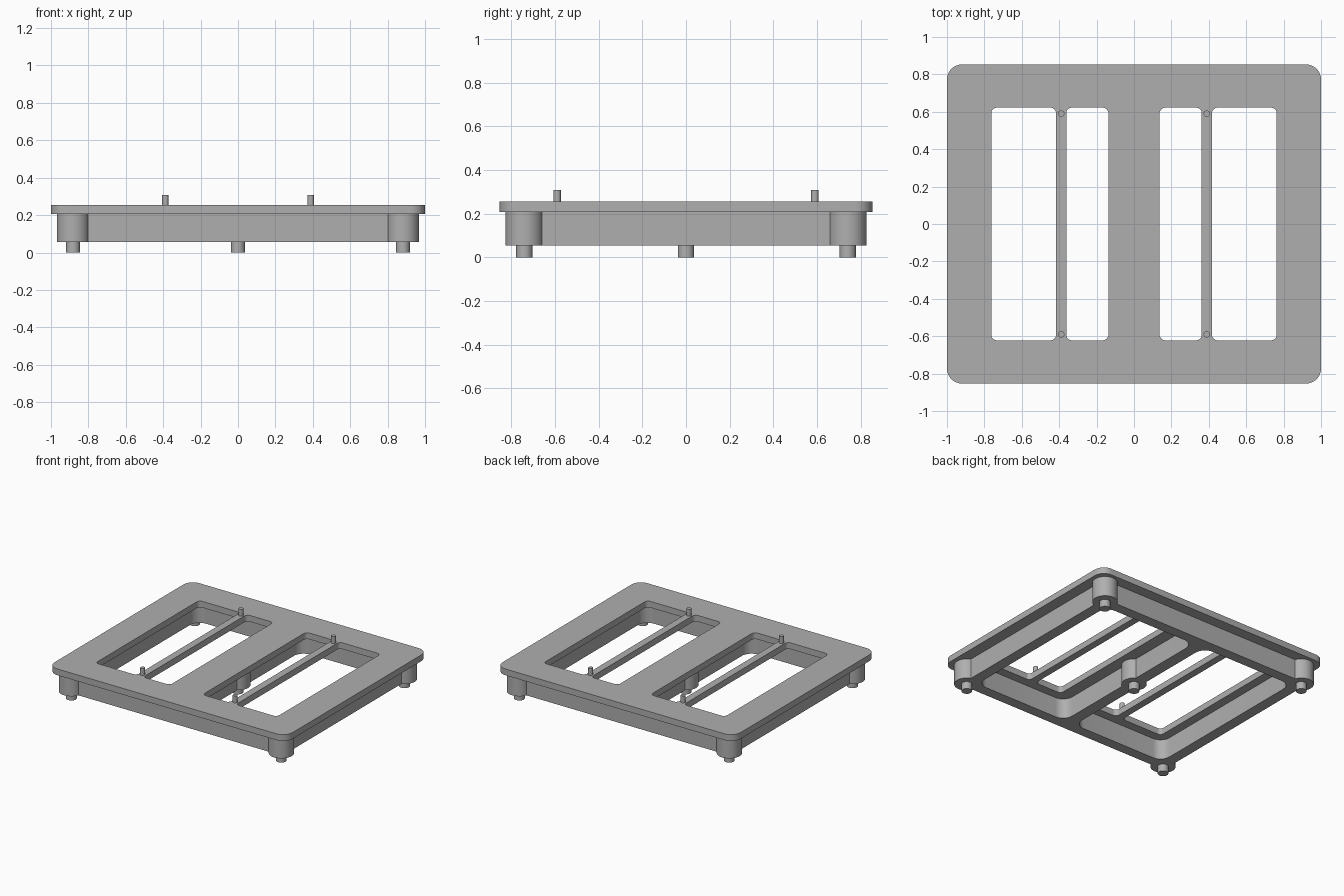
import bpy, math

cube = bpy.data.objects.get("Cube")
if cube:
    bpy.data.objects.remove(cube, do_unlink=True)

# One plain grey for everything
grey = bpy.data.materials.new("plain_grey")
grey.use_nodes = True
colour = (0.43, 0.43, 0.43, 1)
grey.diffuse_color = colour
grey.node_tree.nodes["Principled BSDF"].inputs["Base Color"].default_value = colour

# Heights shared by the parts
FOOT_TOP, PLATE_BOTTOM, PLATE_TOP, PIN_TOP = 0.055, 0.207, 0.255, 0.307
POST_X, POST_Y = 0.882, 0.74


def finish(obj, name):
    obj.name = obj.data.name = name
    obj.data.materials.clear()
    obj.data.materials.append(grey)
    bpy.ops.object.select_all(action="DESELECT")
    obj.select_set(True)
    bpy.context.view_layer.objects.active = obj
    bpy.ops.object.shade_smooth_by_angle(angle=math.radians(35))


def rounded_rect(x0, x1, y0, y1, r, steps=8):
    """Outline of a rectangle with rounded corners."""
    corners = [(x1 - r, y1 - r), (x0 + r, y1 - r), (x0 + r, y0 + r), (x1 - r, y0 + r)]
    points = []
    for quarter, (cx, cy) in enumerate(corners):
        for i in range(steps + 1):
            a = (quarter + i / steps) * math.pi / 2
            points.append((cx + r * math.cos(a), cy + r * math.sin(a)))
    return points


def slab(name, outlines, z0, z1):
    """Extrude an outer outline, with any further outlines as holes."""
    curve = bpy.data.curves.new(name, "CURVE")
    curve.dimensions = "2D"
    curve.fill_mode = "BOTH"
    curve.extrude = (z1 - z0) / 2
    for outline in outlines:
        spline = curve.splines.new("POLY")
        spline.points.add(len(outline) - 1)
        for point, (x, y) in zip(spline.points, outline):
            point.co = (x, y, 0, 1)
        spline.use_cyclic_u = True
    obj = bpy.data.objects.new(name, curve)
    obj.location.z = (z0 + z1) / 2
    bpy.context.collection.objects.link(obj)
    bpy.ops.object.select_all(action="DESELECT")
    obj.select_set(True)
    bpy.context.view_layer.objects.active = obj
    bpy.ops.object.convert(target="MESH")
    finish(bpy.context.object, name)


def cylinder(name, x, y, r, z0, z1):
    bpy.ops.mesh.primitive_cylinder_add(
        vertices=40, radius=r, depth=z1 - z0, location=(x, y, (z0 + z1) / 2))
    finish(bpy.context.object, name)


# Top plate with four long windows, leaving two narrow bars
windows = []
for x0, x1 in ((0.137, 0.362), (0.417, 0.763)):
    windows.append(rounded_rect(x0, x1, -0.622, 0.622, 0.03))
    windows.append(rounded_rect(-x1, -x0, -0.622, 0.622, 0.03))
slab("top_plate", [rounded_rect(-1, 1, -0.853, 0.853, 0.08)] + windows,
     PLATE_BOTTOM, PLATE_TOP)

# Skirt wall and middle rib around two rounded pockets
pockets = [rounded_rect(0.045, 0.83, -0.69, 0.69, 0.08),
           rounded_rect(-0.83, -0.045, -0.69, 0.69, 0.08)]
skirt = [(0.913, 0.771), (-0.913, 0.771), (-0.913, -0.771), (0.913, -0.771)]
slab("skirt_and_rib", [skirt] + pockets, FOOT_TOP, PLATE_BOTTOM)

# Posts with feet, at the corners and in the middle
spots = {"centre": (0, 0)}
for side, sx in (("left", 1), ("right", -1)):
    for end, sy in (("front", -1), ("back", 1)):
        spots[f"{end}_{side}"] = (sx * POST_X, sy * POST_Y)
        cylinder(f"{end}_{side}_pin", sx * 0.389, sy * 0.59, 0.017, PLATE_TOP - 0.01, PIN_TOP)
for place, (x, y) in spots.items():
    cylinder(f"{place}_post", x, y, 0.087, FOOT_TOP, PLATE_BOTTOM)
    cylinder(f"{place}_foot", x, y, 0.037, 0, FOOT_TOP)
